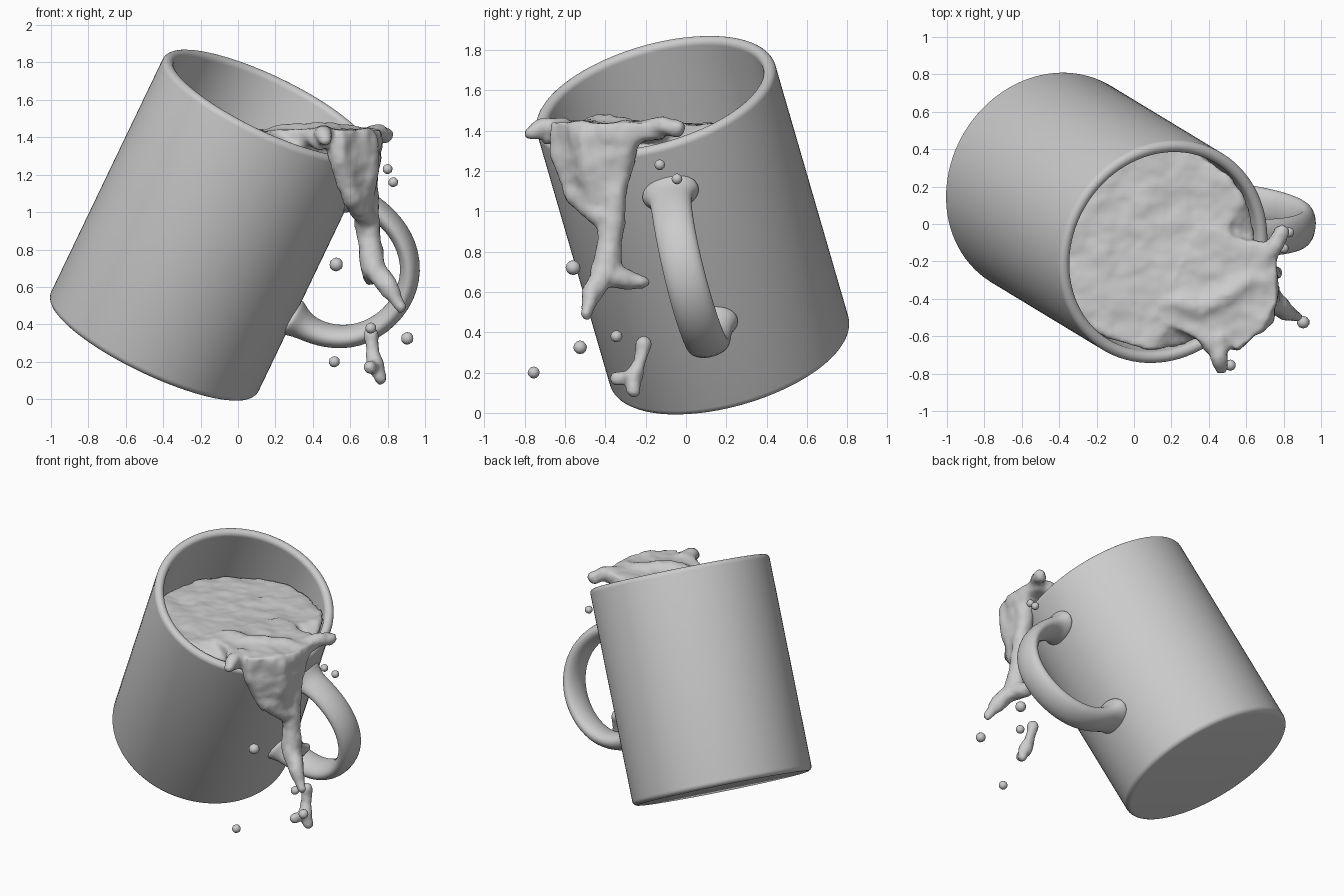
import bpy, bmesh, math
from mathutils import Vector, Matrix

if "Cube" in bpy.data.objects:
    bpy.data.objects.remove(bpy.data.objects["Cube"])

# Tilted mug frame: local x points to the handle, local z runs along the mug
A = Vector((0.418, -0.253, 0.872)).normalized()
U = Vector((0.9, 0.02, -0.43))
U = (U - A * U.dot(A)).normalized()
V = A.cross(U)
FRAME = Matrix.Translation((-0.458, 0.222, 0.28)) @ Matrix((U, V, A)).transposed().to_4x4()
R, L = 0.615, 1.49


def finish(name, bm, smooth=True):
    bmesh.ops.recalc_face_normals(bm, faces=bm.faces)
    me = bpy.data.meshes.new(name)
    bm.to_mesh(me)
    bm.free()
    ob = bpy.data.objects.new(name, me)
    bpy.context.collection.objects.link(ob)
    for p in me.polygons:
        p.use_smooth = smooth
    return ob


def loft(bm, rings):
    """Skin closed rings of points and cap both ends."""
    vs = [[bm.verts.new(p) for p in r] for r in rings]
    n = len(vs[0])
    for a, b in zip(vs, vs[1:]):
        for i in range(n):
            bm.faces.new((a[i], a[(i + 1) % n], b[(i + 1) % n], b[i]))
    bm.faces.new(vs[0])
    bm.faces.new(vs[-1])


def circle(r, z, n=96):
    return [FRAME @ Vector((r * math.cos(2 * math.pi * i / n), r * math.sin(2 * math.pi * i / n), z))
            for i in range(n)]


def arc(cr, cz, rad, a0, a1, n):
    return [(cr + rad * math.cos(math.radians(a0 + (a1 - a0) * i / n)),
             cz + rad * math.sin(math.radians(a0 + (a1 - a0) * i / n))) for i in range(n + 1)]


# Mug body: rounded foot, round lip, hollow inside
W = 0.032
profile = arc(R - 0.035, 0.035, 0.035, -90, 0, 5) + arc(R - W, L - W, W, 0, 180, 10)
profile += arc(R - 2 * W - 0.06, 0.14, 0.06, 0, -90, 5)
bm = bmesh.new()
loft(bm, [circle(r, z) for r, z in profile])
mug = finish("mug_body", bm)
bpy.context.view_layer.objects.active = mug
mug.select_set(True)
bpy.ops.object.shade_smooth_by_angle(angle=math.radians(40))
mug.select_set(False)

# Handle: oval loop flared where it meets the wall (radius, height, half thickness, half width)
path = [(.58, 1.225, .11, .155), (.62, 1.225, .095, .145), (.66, 1.225, .065, .11),
        (.76, 1.225, .056, .103), (.93, 1.165, .056, .103), (1.06, 1.035, .056, .103),
        (1.112, .855, .056, .105), (1.065, .655, .058, .105), (.935, .505, .062, .105),
        (.77, .455, .065, .105), (.67, .465, .075, .115), (.62, .475, .10, .15), (.58, .48, .115, .16)]
rings = []
for i, (r, h, t, w) in enumerate(path):
    p, q = path[max(i - 1, 0)], path[min(i + 1, len(path) - 1)]
    d = Vector((q[0] - p[0], 0, q[1] - p[1])).normalized()
    nrm = Vector((-d.z, 0, d.x))
    rings.append([FRAME @ (Vector((r, 0, h)) + nrm * t * math.cos(k * math.pi / 8)
                  + Vector((0, 1, 0)) * w * math.sin(k * math.pi / 8)) for k in range(16)])
bm = bmesh.new()
loft(bm, rings)
handle = finish("handle", bm)
handle.modifiers.new("round", 'SUBSURF').levels = 2
handle.modifiers["round"].render_levels = 2


def blob(bm, p, r):
    bmesh.ops.create_icosphere(bm, subdivisions=2, radius=r, matrix=Matrix.Translation(p))


def chain(bm, pts):
    """Overlapping balls along a path of (x, y, z, radius)."""
    for a, b in zip(pts, pts[1:]):
        a, b = Vector(a), Vector(b)
        n = max(1, int((a - b).length / (0.3 * min(a[3], b[3]))))
        for i in range(n + 1):
            m = a.lerp(b, i / n)
            blob(bm, m.xyz, m[3])


def fluid(name, bm, voxel):
    ob = finish(name, bm)
    m = ob.modifiers.new("merge", 'REMESH')
    m.mode, m.voxel_size, m.use_smooth_shade = 'VOXEL', voxel, True
    m = ob.modifiers.new("soften", 'SMOOTH')
    m.factor, m.iterations = 0.5, 5
    tex = bpy.data.textures.new("ripple", 'CLOUDS')
    tex.noise_scale = 0.13
    m = ob.modifiers.new("ripples", 'DISPLACE')
    m.texture, m.strength, m.mid_level = tex, 0.035, 0.45
    return ob


# Liquid filling the mug, cut level
bm = bmesh.new()
loft(bm, [circle(0.545, 0.1), circle(0.545, 1.46)])
cut = bmesh.ops.bisect_plane(bm, geom=bm.verts[:] + bm.edges[:] + bm.faces[:],
                             plane_co=(0, 0, 1.43), plane_no=(0, 0, 1), clear_outer=True)
bmesh.ops.holes_fill(bm, edges=[e for e in bm.edges if e.is_boundary])

# Overflow shelf bulging past the lip
outline = [(.1, -.5), (.28, -.585), (.40, -.65), (.56, -.67), (.69, -.57), (.765, -.42),
           (.77, -.25), (.75, -.12), (.62, -.08), (.35, 0)]
loft(bm, [[(x, y, z) for x, y in outline] for z in (1.355, 1.44)])
chain(bm, [(.2, -.42, 1.40, .06), (.36, -.45, 1.42, .065), (.5, -.38, 1.42, .06), (.62, -.3, 1.40, .06)])

# Falling sheet: left edge, middle and right edge at each level
sheet = [[(.52, -.61, 1.38, .06), (.68, -.49, 1.38, .07), (.71, -.27, 1.38, .06)],
         [(.54, -.62, 1.27, .055), (.68, -.48, 1.27, .075), (.70, -.31, 1.27, .06)],
         [(.57, -.59, 1.17, .05), (.67, -.47, 1.17, .075), (.69, -.33, 1.17, .055)],
         [(.61, -.54, 1.08, .05), (.67, -.45, 1.08, .065), (.69, -.35, 1.08, .055)]]
for row in sheet:
    chain(bm, row)
for col in zip(*sheet):
    chain(bm, col)
for a, b in zip(sheet, sheet[1:]):
    chain(bm, [[(s + t) / 2 for s, t in zip(p, q)] for p, q in zip(a, b)])

# Narrow stream with forked tip, and side fingers
for pts in [
    [(.61, -.54, 1.08, .05), (.68, -.42, .97, .06)],
    [(.69, -.35, 1.08, .06), (.69, -.37, .95, .07), (.70, -.38, .86, .055), (.72, -.39, .76, .075),
     (.73, -.41, .69, .07), (.80, -.46, .60, .05), (.87, -.495, .495, .036)],
    [(.73, -.41, .69, .07), (.71, -.30, .66, .055), (.705, -.21, .645, .036)],
    [(.68, -.22, 1.40, .05), (.75, -.12, 1.43, .045), (.79, -.045, 1.41, .05)],
    [(.46, -.62, 1.42, .05), (.45, -.70, 1.42, .045), (.47, -.765, 1.385, .036)],
    [(.40, -.64, 1.41, .04), (.44, -.68, 1.36, .04)],
]:
    chain(bm, pts)
liquid = fluid("spilling_liquid", bm, 0.018)

# Loose splash below the stream
bm = bmesh.new()
chain(bm, [(.715, -.21, .34, .036), (.72, -.235, .24, .034), (.735, -.265, .17, .045), (.765, -.265, .115, .036)])
chain(bm, [(.735, -.265, .17, .042), (.70, -.34, .17, .034)])
fluid("splash_strand", bm, 0.012)

# Droplets
bm = bmesh.new()
for x, y, z, r in [(.80, -.13, 1.23, .027), (.83, -.045, 1.16, .027), (.525, -.56, .72, .037),
                   (.71, -.345, .38, .03), (.905, -.525, .325, .034), (.515, -.755, .2, .03)]:
    blob(bm, (x, y, z), r)
finish("droplets", bm)
